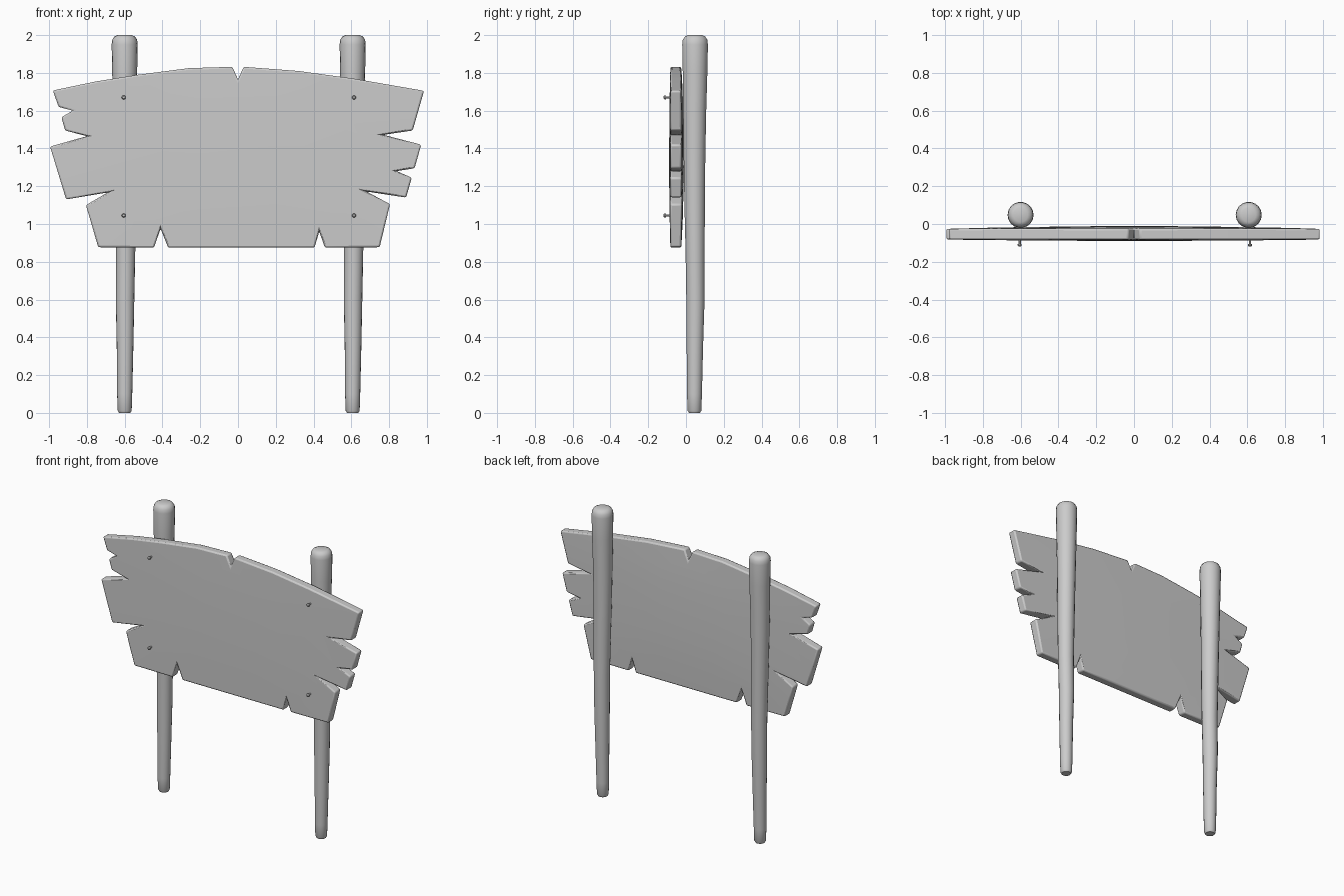
import bpy, bmesh, math
from mathutils import Vector

if "Cube" in bpy.data.objects:
    bpy.data.objects.remove(bpy.data.objects["Cube"])


def finish(bm, name, angle=35):
    bmesh.ops.recalc_face_normals(bm, faces=bm.faces)
    me = bpy.data.meshes.new(name)
    bm.to_mesh(me)
    bm.free()
    ob = bpy.data.objects.new(name, me)
    bpy.context.collection.objects.link(ob)
    bpy.ops.object.select_all(action='DESELECT')
    ob.select_set(True)
    bpy.context.view_layer.objects.active = ob
    bpy.ops.object.shade_smooth_by_angle(angle=math.radians(angle))
    return ob


def lathe(name, rings, sides, place):
    """Stack circular rings (offset x, offset y, height, radius) and cap both ends."""
    bm = bmesh.new()
    loops = []
    for ox, oy, h, r in rings:
        loops.append([bm.verts.new(place(ox + r * math.cos(2 * math.pi * i / sides),
                                         oy + r * math.sin(2 * math.pi * i / sides), h))
                      for i in range(sides)])
    for a, b in zip(loops, loops[1:]):
        for i in range(sides):
            j = (i + 1) % sides
            bm.faces.new((a[i], a[j], b[j], b[i]))
    bm.faces.new(loops[0][::-1])
    bm.faces.new(loops[-1])
    return finish(bm, name)


# Tapered round posts, slightly uneven, with a rounded top
post_rings = [(0, .045, 0, .03), (0, .045, .012, .037), (0, .045, .1, .04),
              (.002, .047, .35, .044), (.002, .05, .6, .049), (.005, .048, .85, .051),
              (.003, .046, 1.1, .055), (0, .045, 1.35, .058), (-.001, .046, 1.6, .062),
              (0, .048, 1.8, .066), (0, .048, 1.95, .069), (0, .048, 1.975, .066),
              (0, .048, 1.992, .055), (0, .048, 2.0, .038)]
for side, x0 in (("left", -.6), ("right", .607)):
    lathe(side + "_post", post_rings, 18,
          lambda x, y, z, x0=x0: Vector((x0 + x, y, z)))

# Weathered board outline with split ends and notches (x, z)
outline = [(-.98, 1.707), (-.75, 1.755), (-.53, 1.79), (-.26, 1.825), (-.03, 1.832),
           (0, 1.765), (.03, 1.832), (.32, 1.81), (.61, 1.77), (.985, 1.705),
           (.925, 1.495), (.77, 1.472), (.97, 1.42), (.935, 1.295), (.84, 1.28),
           (.92, 1.245), (.89, 1.14), (.68, 1.172), (.805, 1.105), (.75, .877),
           (.46, .875), (.43, .96), (.405, .875), (-.37, .875), (-.41, .975),
           (-.445, .875), (-.74, .877), (-.805, 1.10), (-.69, 1.167), (-.91, 1.13),
           (-.995, 1.41), (-.80, 1.465), (-.915, 1.495), (-.935, 1.565),
           (-.875, 1.60), (-.95, 1.62)]
FRONT, BACK = -.082, -.026
bm = bmesh.new()
front = bm.faces.new([bm.verts.new((x, FRONT, z)) for x, z in outline])
ext = bmesh.ops.extrude_face_region(bm, geom=[front], use_keep_orig=True)
for v in ext['geom']:
    if isinstance(v, bmesh.types.BMVert):
        v.co.y = BACK
bmesh.ops.recalc_face_normals(bm, faces=bm.faces)
# Slice the board into a grid so it can swell gently in the middle
cuts = [((x, 0, 0), (1, 0, 0)) for x in (-.61, -.2, .2, .57)]
cuts += [((0, 0, z), (0, 0, 1)) for z in (1.02, 1.23, 1.55, 1.69)]
for co, no in cuts:
    bmesh.ops.bisect_plane(bm, geom=bm.verts[:] + bm.edges[:] + bm.faces[:],
                           plane_co=co, plane_no=no, dist=1e-5)
for v in bm.verts:
    w = max(0, 1 - v.co.x ** 2) * max(0, 1 - ((v.co.z - 1.35) / .5) ** 2)
    v.co.y += -.008 * w if v.co.y < -.05 else .016 * w
board = finish(bm, "board", 50)
bev = board.modifiers.new("soft_edges", 'BEVEL')
bev.width = .009
bev.segments = 2
bev.limit_method = 'ANGLE'
bev.angle_limit = math.radians(40)

# Nails with small round heads standing proud of the board
nail_rings = [(0, 0, .06, .006), (0, 0, .106, .006), (0, 0, .106, .011),
              (0, 0, .114, .011), (0, 0, .119, .006)]
for side, x0 in (("left", -.605), ("right", .614)):
    for level, z0 in (("lower", 1.045), ("upper", 1.67)):
        lathe(f"{level}_{side}_nail", nail_rings, 10,
              lambda x, y, h, x0=x0, z0=z0: Vector((x0 + x, -h, z0 + y)))
